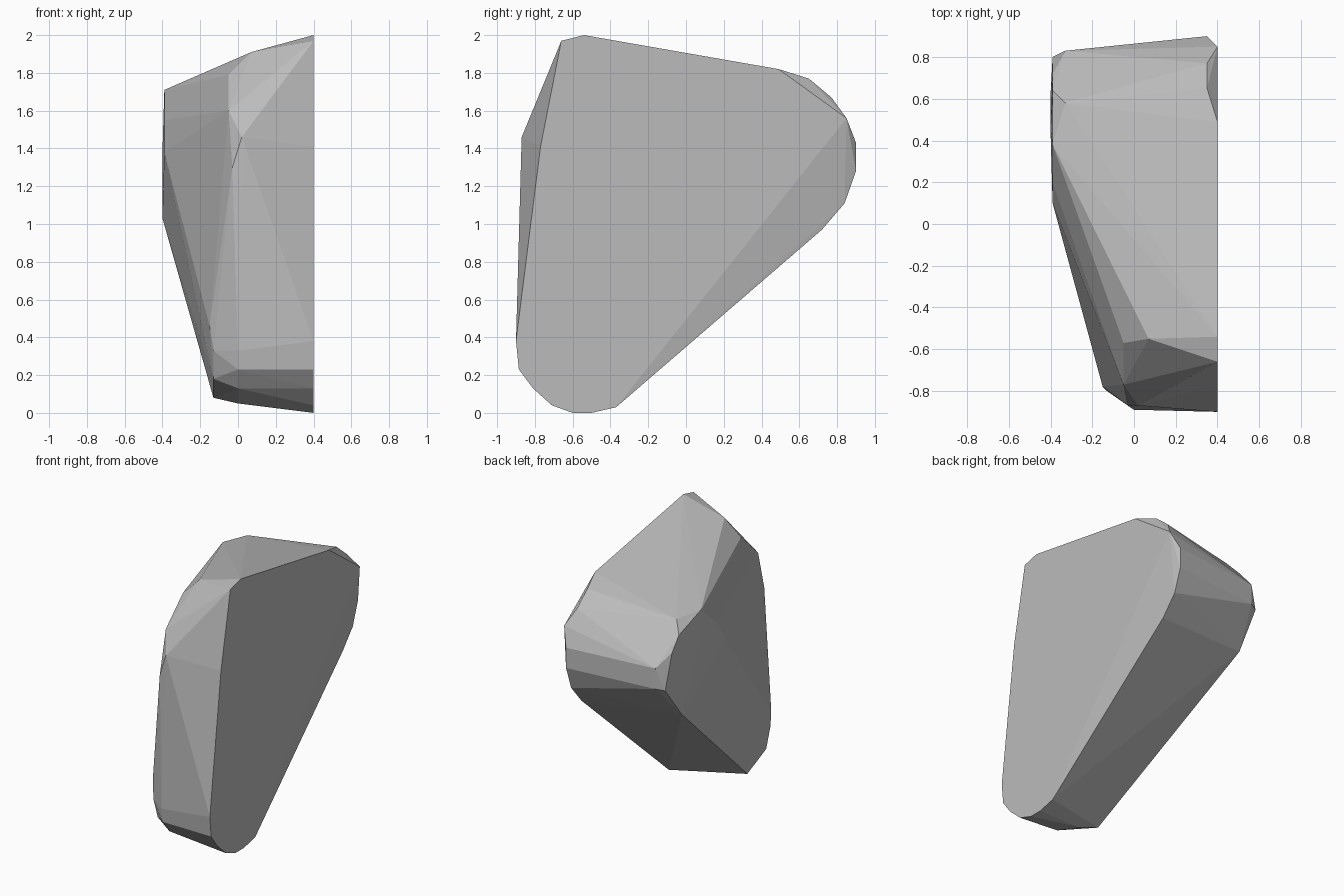
import bpy
import bmesh
import math

default_cube = bpy.data.objects.get("Cube")
if default_cube:
    bpy.data.objects.remove(default_cube, do_unlink=True)


def make_material(name, colour):
    material = bpy.data.materials.new(name)
    material.use_nodes = True
    material.diffuse_color = colour
    for node in material.node_tree.nodes:
        if node.type == "BSDF_PRINCIPLED":
            node.inputs["Base Color"].default_value = colour
    return material


def make_hull(name, corners, material):
    """Wrap a set of corners in a flat-faced convex shell."""
    mesh = bpy.data.meshes.new(name)
    bm = bmesh.new()
    for corner in corners:
        bm.verts.new(corner)
    hull = bmesh.ops.convex_hull(bm, input=list(bm.verts))
    leftovers = set(hull["geom_interior"]) | set(hull["geom_unused"])
    loose = [item for item in leftovers if isinstance(item, bmesh.types.BMVert)]
    bmesh.ops.delete(bm, geom=loose, context="VERTS")
    bmesh.ops.dissolve_limit(bm, angle_limit=math.radians(1),
                             verts=list(bm.verts), edges=list(bm.edges))
    bmesh.ops.recalc_face_normals(bm, faces=list(bm.faces))
    bm.to_mesh(mesh)
    bm.free()
    mesh.materials.append(material)
    shell = bpy.data.objects.new(name, mesh)
    bpy.context.scene.collection.objects.link(shell)
    return shell


def section(x, outline):
    """Place a side outline of (y, z) points at one width."""
    return [(x, y, z) for y, z in outline]


# Flat cut side
flat_side = section(.4, [
    (-.54, 2), (-.66, 1.97), (-.77, 1.41), (-.9, .38), (-.885, .23),
    (-.81, .13), (-.71, .04), (-.6, 0), (-.5, 0), (-.37, .03),
    (.85, 1.56), (.49, 1.82)])

# Rounded rear edge set slightly in from the flat side
rear_edge = section(.35, [
    (.65, 1.77), (.77, 1.67), (.9, 1.43), (.9, 1.28), (.84, 1.11), (.72, .97)])

# Front ridge and its upper bevel
front_ridge = [
    (.07, -.55, 1.91), (-.05, -.57, 1.79), (-.05, -.77, 1.6),
    (.02, -.87, 1.46), (-.03, -.87, 1.3)]

# Rounded foot
foot = section(0, [(-.89, .33), (-.88, .23), (-.8, .13), (-.57, .05)])
foot += section(-.13, [(-.8, .33), (-.75, .18), (-.53, .08)])
foot.append((-.15, -.78, .46))

# Sloping outer side and its rounded rear end
outer_side = section(-.39, [
    (.1, 1.38), (.2, 1.55), (.38, 1.71), (.64, 1.62), (.72, 1.52), (.8, 1.27)])
outer_side += section(-.4, [(.45, 1.38), (.62, 1.03)])
outer_side += section(-.33, [(.83, 1.43), (.83, 1.28), (.58, 1.7)])

grey = make_material("plain grey", (.5, .5, .5, 1))
make_hull("faceted_block", flat_side + rear_edge + front_ridge + foot + outer_side, grey)
